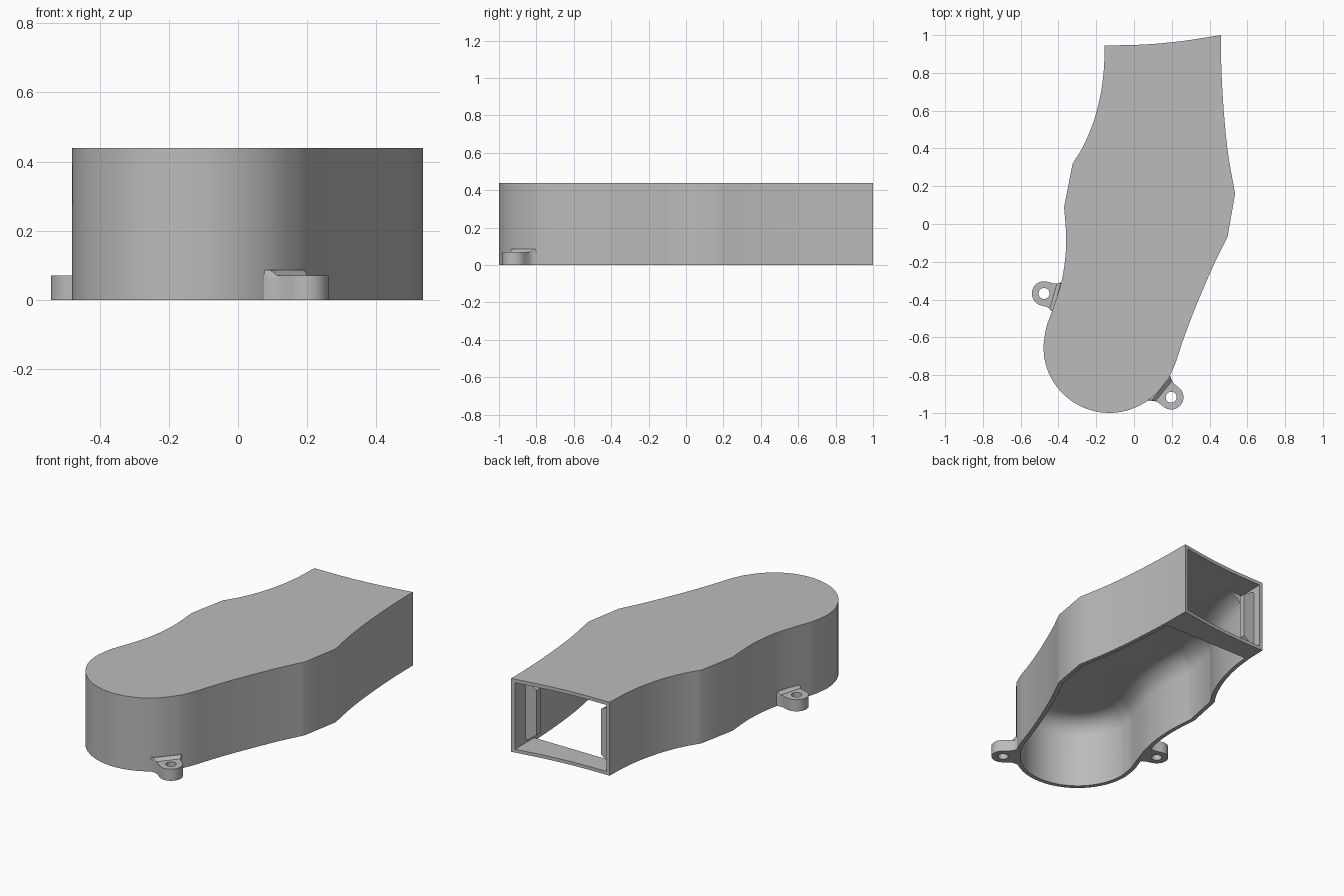
import bpy, bmesh, math
from mathutils import Vector

if "Cube" in bpy.data.objects:
    bpy.data.objects.remove(bpy.data.objects["Cube"])

HEIGHT, WALL, FILLET, LIP_Y = 0.44, 0.025, 0.11, 0.815

grey = bpy.data.materials.new("plain_grey")
grey.use_nodes = True
grey.diffuse_color = (0.5, 0.5, 0.5, 1)
grey.node_tree.nodes["Principled BSDF"].inputs["Base Color"].default_value = (0.5, 0.5, 0.5, 1)


def curve(points, steps=5):
    """Smooth path through 2D points, end points included."""
    p = [Vector(q) for q in points]
    p = [2 * p[0] - p[1]] + p + [2 * p[-1] - p[-2]]
    out = []
    for a, b, c, d in zip(p, p[1:], p[2:], p[3:]):
        for i in range(steps):
            t = i / steps
            out.append(0.5 * (2 * b + (c - a) * t + (2 * a - 5 * b + 4 * c - d) * t * t
                              + (3 * b - a - 3 * c + d) * t ** 3))
    return out + [p[-2]]


def loft(name, rings):
    """Closed solid through rings given as (2D points, z)."""
    bm = bmesh.new()
    loops = [[bm.verts.new((x, y, z)) for x, y in pts] for pts, z in rings]
    n = len(loops[0])
    for low, high in zip(loops, loops[1:]):
        for i in range(n):
            j = (i + 1) % n
            bm.faces.new((low[i], low[j], high[j], high[i]))
    bm.faces.new(loops[0])
    bm.faces.new(loops[-1])
    bmesh.ops.recalc_face_normals(bm, faces=bm.faces)
    mesh = bpy.data.meshes.new(name)
    bm.to_mesh(mesh)
    bm.free()
    mesh.materials.append(grey)
    obj = bpy.data.objects.new(name, mesh)
    bpy.context.collection.objects.link(obj)
    return obj


def activate(obj):
    bpy.ops.object.select_all(action='DESELECT')
    obj.select_set(True)
    bpy.context.view_layer.objects.active = obj


def cut(obj, cutter):
    cutter.hide_render = True
    mod = obj.modifiers.new("cut", 'BOOLEAN')
    mod.operation, mod.solver, mod.object = 'DIFFERENCE', 'EXACT', cutter
    activate(obj)
    bpy.ops.object.modifier_apply(modifier=mod.name)
    bpy.data.objects.remove(cutter)


def smooth(obj):
    activate(obj)
    bpy.ops.object.shade_smooth_by_angle(angle=math.radians(25))


def inset(path, d):
    """Open path moved inward; its two ends move sideways only."""
    out = []
    for i, p in enumerate(path):
        if i in (0, len(path) - 1):
            out.append(p + Vector((-d if i == 0 else d, 0)))
            continue
        a, b = (p - path[i - 1]).normalized(), (path[i + 1] - p).normalized()
        t = (a + b).normalized()
        out.append(p + Vector((t.y, -t.x)) * d / max(t.dot(a), 0.5))
    return out


# Side walls, run from the back left corner round the nose to the back right
left_rear = curve([(0.46, 1.0), (0.463, LIP_Y), (0.475, 0.6), (0.497, 0.38), (0.535, 0.16)])
left_front = curve([(0.495, -0.07), (0.43, -0.2), (0.37, -0.335), (0.31, -0.48),
                    (0.26, -0.615), (0.22, -0.735), (0.187, -0.81)])
nose = [Vector((-0.13 + 0.35 * math.cos(math.radians(a)), -0.65 + 0.35 * math.sin(math.radians(a))))
        for a in range(-32, -176, -6)]
right_front = curve([(-0.48, -0.65), (-0.465, -0.55), (-0.43, -0.45), (-0.385, -0.31),
                     (-0.363, -0.17), (-0.36, -0.05), (-0.37, 0.09)])
right_rear = curve([(-0.325, 0.32), (-0.27, 0.41), (-0.215, 0.54), (-0.178, 0.68),
                    (-0.16, LIP_Y), (-0.155, 0.945)])
back_edge = curve([(-0.155, 0.945), (0.05, 0.95), (0.25, 0.968), (0.46, 1.0)])[1:-1]
walls = left_rear + left_front + nose + right_front + right_rear

# Cover: solid body, hollowed from below with a rounded ceiling edge
cover = loft("cover", [(walls + back_edge, 0), (walls + back_edge, HEIGHT)])
inner = [p for p in walls if p.y <= LIP_Y + 0.001]
ceiling = HEIGHT - 0.02
rings = [(inset(inner, WALL), -0.1)]
for k in range(9):
    a = math.radians(90 * k / 8)
    rings.append((inset(inner, WALL + FILLET * (1 - math.cos(a))),
                  ceiling - FILLET * (1 - math.sin(a))))
cut(cover, loft("cavity_cutter", rings))

# Rear opening, leaving a floor strip and a thin frame
opening = [(0.435, 1.1), (0.438, LIP_Y - 0.03), (-0.136, LIP_Y - 0.03), (-0.13, 1.1)]
cut(cover, loft("opening_cutter", [(opening, 0.02), (opening, ceiling - 0.001)]))
smooth(cover)

# Upright stops just inside the rear opening, with tapered ends
for name, x, side in (("left_stop", 0.445, -1), ("right_stop", -0.142, 1)):
    def plan(reach):
        return [(x, 0.86), (x + side * reach, 0.86), (x + side * reach, 0.895), (x, 0.895)]
    loft(name, [(plan(0.02), 0.04), (plan(0.08), 0.085), (plan(0.08), 0.355), (plan(0.02), 0.39)])


# Screw ears: rounded end, flared neck, hole and a small sloped rib at the wall
def ear(name, centre, toward):
    c, u = Vector(centre), Vector(toward).normalized()
    v = Vector((-u.y, u.x))

    def place(pts):
        return [c + u * a + v * b for a, b in pts]

    r = 0.065
    end = [(r * math.cos(math.radians(a)), r * math.sin(math.radians(a))) for a in range(90, 271, 10)]
    neck = [(0.035, -0.065), (0.055, -0.069), (0.068, -0.077), (0.083, -0.092)]
    outline = place(end + neck + [(a, -b) for a, b in reversed(neck)])
    body = loft(name, [(outline, 0), (outline, 0.07)])
    hole = place([(0.029 * math.cos(math.tau * i / 24), 0.029 * math.sin(math.tau * i / 24))
                  for i in range(24)])
    cut(body, loft("hole_cutter", [(hole, -0.1), (hole, 0.2)]))
    smooth(body)
    low = place([(0.045, -0.066), (0.085, -0.09), (0.085, 0.09), (0.045, 0.066)])
    high = place([(0.07, -0.078), (0.085, -0.088), (0.085, 0.088), (0.07, 0.078)])
    loft(name + "_rib", [(low, 0.065), (high, 0.086)])


ear("left_ear", (0.197, -0.917), (-0.775, 0.63))
ear("right_ear", (-0.476, -0.368), (0.95, -0.27))
